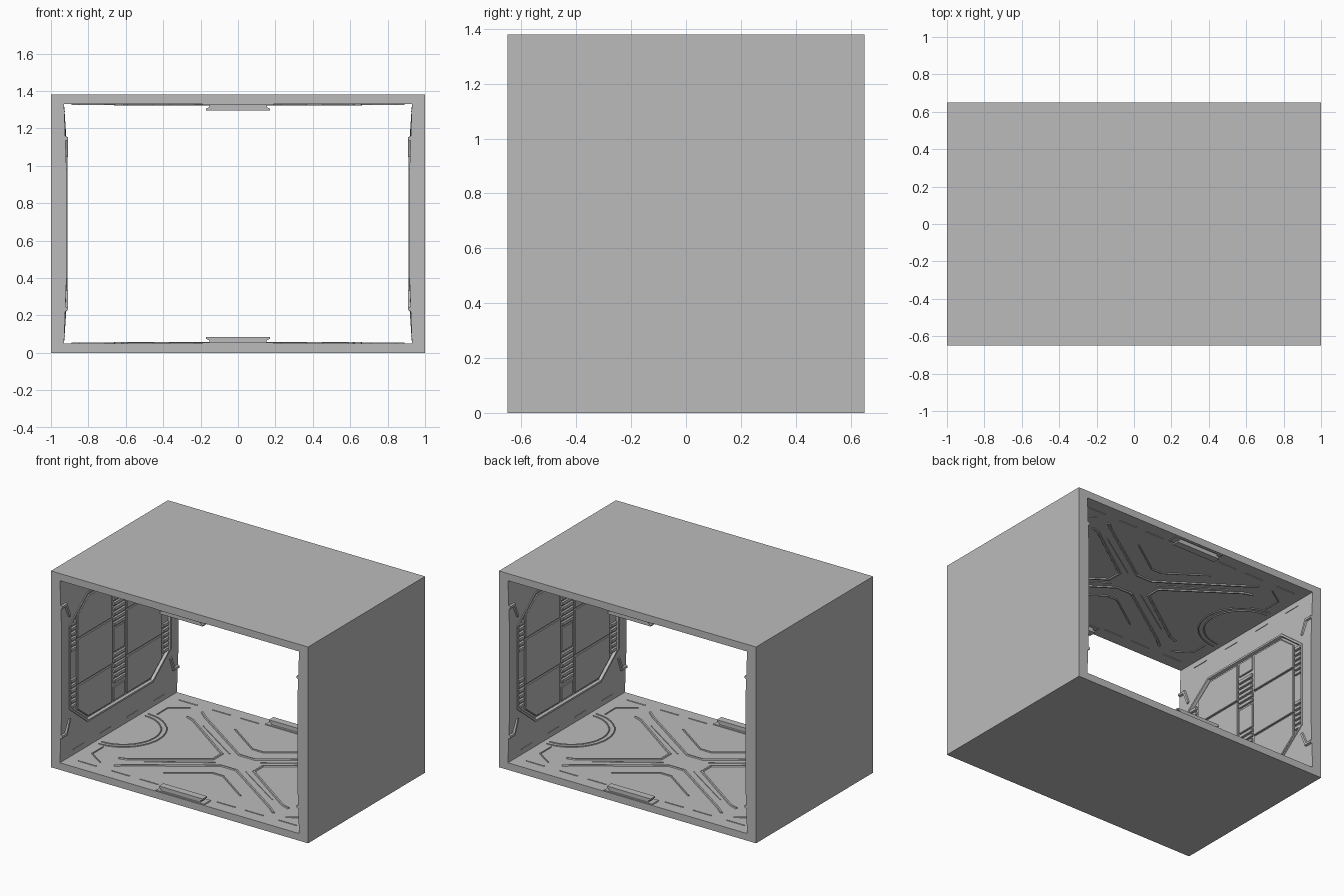
import bpy, bmesh, math
from mathutils import Vector

cube = bpy.data.objects.get("Cube")
if cube:
    bpy.data.objects.remove(cube)

GREY = (0.5, 0.5, 0.5, 1)
grey = bpy.data.materials.new("plain grey metal")
grey.use_nodes = True
grey.diffuse_color = GREY
grey.node_tree.nodes["Principled BSDF"].inputs["Base Color"].default_value = GREY

HX, HY, H = 1.0, 0.65, 1.38      # half width, half depth, height
WALL, FLOOR = 0.93, 0.05         # inner wall position, floor thickness
MID = H / 2


def finish(name, bm):
    bmesh.ops.recalc_face_normals(bm, faces=bm.faces)
    me = bpy.data.meshes.new(name)
    bm.to_mesh(me)
    bm.free()
    me.materials.append(grey)
    ob = bpy.data.objects.new(name, me)
    bpy.context.collection.objects.link(ob)
    return ob


def loft(name, rings, caps=False):
    """Skin closed rings of equal length."""
    bm = bmesh.new()
    rows = [[bm.verts.new(p) for p in ring] for ring in rings]
    n = len(rows[0])
    for a, b in zip(rows, rows[1:]):
        for i in range(n):
            j = (i + 1) % n
            bm.faces.new((a[i], a[j], b[j], b[i]))
    if caps:
        bm.faces.new(rows[0])
        bm.faces.new(rows[-1])
    return finish(name, bm)


def wall_place(side):
    """u runs along y, v is height, h stands out from the wall."""
    return lambda u, v, h: Vector((side * (WALL - h), u, v))


def floor_place(top):
    """u runs along x, v along y, h stands out from floor or ceiling."""
    return lambda u, v, h: Vector((u, v, H - FLOOR - h if top else FLOOR + h))


def plate(name, pts, place, height, bevel=0.004):
    """Raised plate with a sloped border."""
    c = sum((Vector(p) for p in pts), Vector((0, 0))) / len(pts)
    inner = [Vector(p) + (c - Vector(p)).normalized() * bevel * 1.4 for p in pts]
    return loft(name, [[place(*p, -0.004) for p in pts],
                       [place(*p, height - bevel) for p in pts],
                       [place(*p, height) for p in inner]], True)


def box(name, u0, u1, v0, v1, place, height):
    return plate(name, [(u0, v0), (u1, v0), (u1, v1), (u0, v1)], place, height, 0.003)


def bead(name, pts, place, width, height, closed=False):
    """Mitred rib with a trapezoid section along a polyline."""
    pts = [Vector(p) for p in pts]
    n = len(pts)
    rows = []
    for i, p in enumerate(pts):
        prev = pts[i - 1] if i or closed else None
        nxt = pts[(i + 1) % n] if i < n - 1 or closed else None
        d0 = (p - prev).normalized() if prev else (nxt - p).normalized()
        d1 = (nxt - p).normalized() if nxt else d0
        t = (d0 + d1).normalized()
        off = Vector((-t.y, t.x)) * width / 2 / max(0.5, t.dot(d1))
        rows.append([place(*(p + off), -0.004), place(*(p + off * 0.5), height),
                     place(*(p - off * 0.5), height), place(*(p - off), -0.004)])
    if closed:
        rows.append(rows[0])
    return loft(name, rows, not closed)


def arc(cx, cy, r, a0, a1, n):
    return [(cx + r * math.cos(math.radians(a0 + (a1 - a0) * i / n)),
             cy + r * math.sin(math.radians(a0 + (a1 - a0) * i / n))) for i in range(n + 1)]


def rect(x, z0, z1, y):
    return [(-x, y, z0), (x, y, z0), (x, y, z1), (-x, y, z1)]


# Outer tube, open at front and back
outer = [rect(HX, 0, H, y) for y in (-HY, HY)]
inner = [rect(WALL, FLOOR, H - FLOOR, y) for y in (HY, -HY)]
loft("outer_shell", [outer[0], outer[1], inner[0], inner[1], outer[0]])

# Octagon window of the wall lining
OY, OZ, CY, CZ = 0.56, 0.45, 0.36, 0.29
quarters = [(1, 1), (-1, 1), (-1, -1), (1, -1)]


def corner_ring(a, c, b):
    """Three points per quarter, ordered round the ring."""
    ring = []
    for sy, sz in quarters:
        part = [b, c, a] if sy * sz > 0 else [a, c, b]
        ring += [(sy * u, MID + sz * v, h) for u, v, h in part]
    return ring


def build_wall(side, label):
    place = wall_place(side)
    put = lambda ring: [place(*p) for p in ring]
    top, lip = MID - FLOOR, 0.015

    def edge(hv, hu):
        return corner_ring((CY, top, hv), (HY, top, hv), (HY, CZ, hu))

    def window(h):
        return corner_ring((CY, OZ, h), ((CY + OY) / 2, (OZ + CZ) / 2, h), (OY, CZ, h))

    # Lining that slopes back towards floor and ceiling
    loft(label + "_wall_lining", [put(edge(-0.004, -0.004)), put(edge(0, 0.013)),
                                  put(window(0.013)), put(window(-0.004))])
    # Octagon trim
    frame = [(p[0], p[1]) for p in window(0)]
    bead(label + "_octagon_trim", frame, place, 0.026, 0.018, True)
    for sy in (-1, 1):
        for sz in (-1, 1):
            # Trim stubs running out to the openings
            bead(label + "_trim_stub", [(sy * HY, MID + sz * 0.455), (sy * 0.6, MID + sz * 0.455),
                                        (sy * OY, MID + sz * 0.36)], place, 0.03, 0.02)
            # Corner panels with the chamfer of the octagon
            plate(label + "_corner_panel",
                  [(sy * u, MID + sz * v) for u, v in
                   ((0.08, 0.168), (0.47, 0.168), (0.47, 0.33), (0.35, 0.425), (0.08, 0.425))],
                  place, 0.011)
            # Ribs on the side columns
            for i in range(6):
                z = MID + sz * (0.11 + i * 0.036)
                box(label + "_side_rib", sy * 0.515 - 0.032, sy * 0.515 + 0.032,
                    z - 0.011, z + 0.011, place, 0.014)
        box(label + "_middle_panel", *sorted((sy * 0.08, sy * 0.47)),
            MID - 0.158, MID + 0.158, place, 0.011)
    # Ribs and blocks on the middle column
    for sz in (-1, 1):
        for i in range(6):
            z = MID + sz * (0.11 + i * 0.036)
            box(label + "_middle_rib", -0.065, 0.065, z - 0.011, z + 0.011, place, 0.014)
        box(label + "_column_cap", -0.065, 0.065, *sorted((MID + sz * 0.33, MID + sz * 0.425)),
            place, 0.009)
        # Short dashes on the sloped border
        for u in (-0.45, -0.15, 0.15, 0.45):
            bead(label + "_border_dash", [(u - 0.06, MID + sz * 0.6), (u + 0.06, MID + sz * 0.6)],
                 place, 0.008, 0.006)
    box(label + "_column_block", -0.065, 0.065, MID - 0.085, MID + 0.085, place, 0.009)


def build_deck(top, label):
    place = floor_place(top)
    for s in (-1, 1):
        # Chevrons that outline the crossed bands
        bead(label + "_long_chevron",
             [(-0.62, s * 0.49), (-0.56, s * 0.44), (-0.06, s * 0.1), (0.06, s * 0.1),
              (0.56, s * 0.44), (0.62, s * 0.49)], place, 0.022, 0.007)
        bead(label + "_side_chevron",
             [(s * 0.66, 0.38), (s * 0.6, 0.36), (s * 0.16, 0.05), (s * 0.16, -0.05),
              (s * 0.6, -0.36), (s * 0.66, -0.38)], place, 0.022, 0.007)
        # Inner ribs parallel to the chevrons
        bead(label + "_inner_chevron", [(-0.3, s * 0.4), (-0.04, s * 0.22), (0.04, s * 0.22),
                                        (0.3, s * 0.4)], place, 0.016, 0.006)
        bead(label + "_band_groove_rib", [(-0.5, s * 0.33), (-0.12, s * 0.08)], place, 0.012, 0.004)
        bead(label + "_band_groove_rib", [(0.12, s * 0.08), (0.5, s * 0.33)], place, 0.012, 0.004)
        # Half circles at the walls
        for r in (0.24, 0.275):
            a = 180 if s > 0 else 0
            bead(label + "_half_circle", arc(s * 0.89, 0, r, a - 90, a + 90, 18),
                 place, 0.012, 0.005)
        # Dashes along the open edges
        for u in (-0.78, -0.52, -0.3, 0.3, 0.52, 0.78):
            bead(label + "_edge_dash", [(u - 0.07, s * 0.56), (u + 0.07, s * 0.56)],
                 place, 0.01, 0.004)
        bead(label + "_corner_rib", [(-0.84, s * 0.3), (-0.84, s * 0.42), (-0.72, s * 0.5)],
             place, 0.012, 0.005)
        bead(label + "_corner_rib", [(0.84, s * 0.3), (0.84, s * 0.42), (0.72, s * 0.5)],
             place, 0.012, 0.005)
        # Flared latch at the middle of the edge
        y0, y1 = s * 0.585, s * 0.635
        profile = [(-0.15, -0.004), (0.15, -0.004), (0.155, 0.018), (0.17, 0.024), (0.17, 0.034),
                   (-0.17, 0.034), (-0.17, 0.024), (-0.155, 0.018)]
        loft(label + "_edge_latch", [[place(u, y, h) for u, h in profile] for y in (y0, y1)], True)
        box(label + "_latch_foot", -0.19, 0.19, *sorted((s * 0.57, s * 0.645)), place, 0.006)


for side, label in ((1, "left"), (-1, "right")):
    build_wall(side, label)
for top, label in ((False, "floor"), (True, "ceiling")):
    build_deck(top, label)
